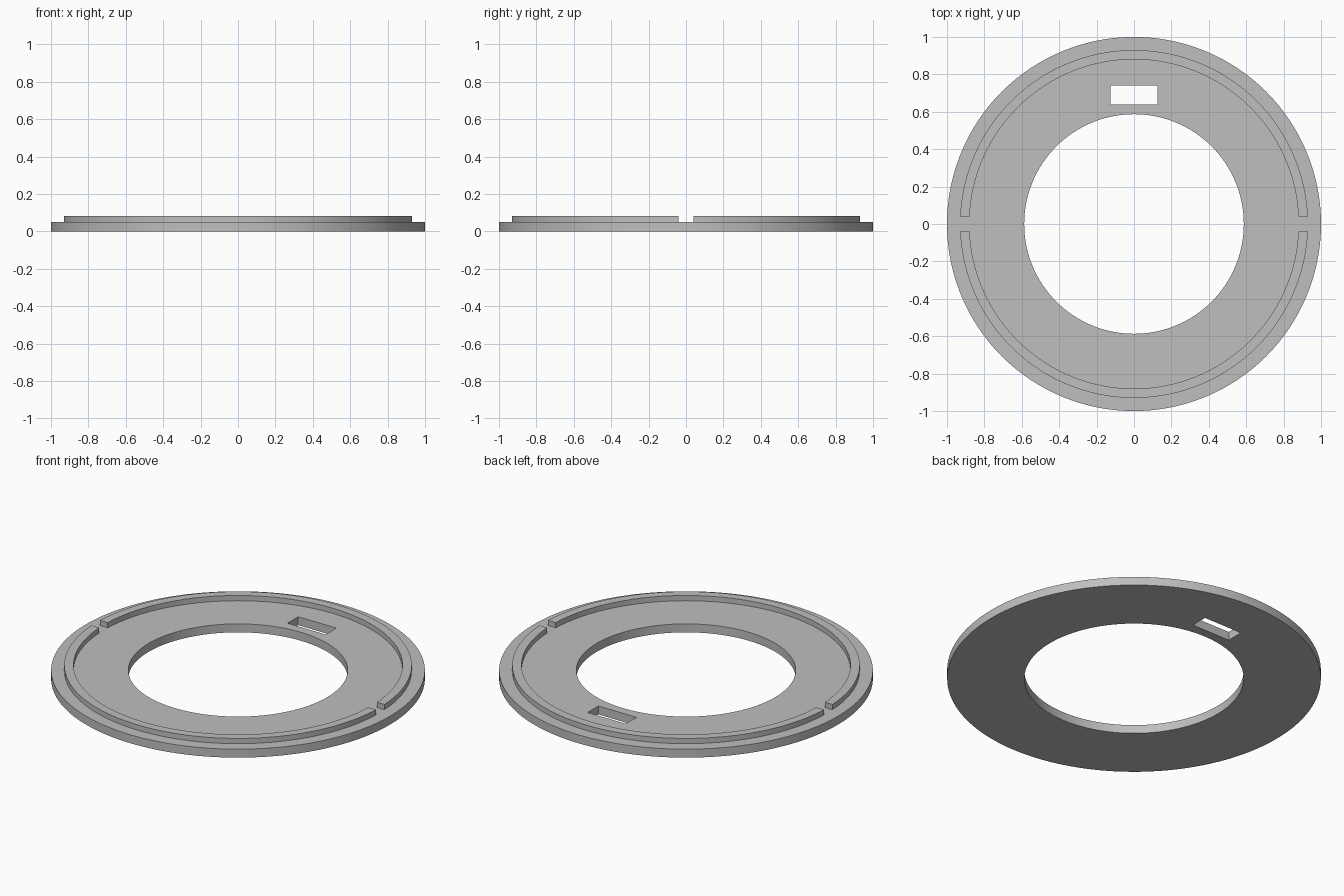
import bpy
import bmesh
from math import asin, cos, sin, pi, radians

cube = bpy.data.objects.get("Cube")
if cube:
    bpy.data.objects.remove(cube, do_unlink=True)

SEGMENTS = 128
PLATE_TOP = 0.05

grey = bpy.data.materials.new("plain grey")
grey.use_nodes = True
grey.diffuse_color = (0.52, 0.52, 0.52, 1)
grey.node_tree.nodes["Principled BSDF"].inputs["Base Color"].default_value = grey.diffuse_color


def finish(name, bm):
    """Turn a bmesh into a named grey object."""
    bmesh.ops.recalc_face_normals(bm, faces=bm.faces)
    mesh = bpy.data.meshes.new(name)
    bm.to_mesh(mesh)
    bm.free()
    mesh.materials.append(grey)
    obj = bpy.data.objects.new(name, mesh)
    bpy.context.collection.objects.link(obj)
    return obj


def shade(obj):
    bpy.ops.object.select_all(action='DESELECT')
    obj.select_set(True)
    bpy.context.view_layer.objects.active = obj
    bpy.ops.object.shade_smooth_by_angle(angle=radians(30))


def ring(name, inner, outer, bottom, top, steps, gap=None, side=1):
    """Rectangular section swept round z; a gap leaves a half ring with flat ends."""
    bm = bmesh.new()
    section = [(inner, bottom), (outer, bottom), (outer, top), (inner, top)]
    loops = []
    for i in range(steps if gap is None else steps + 1):
        loop = []
        for r, z in section:
            if gap is None:
                a = 2 * pi * i / steps
            else:
                start = asin(gap / r)
                a = start + (pi - 2 * start) * i / steps
            loop.append(bm.verts.new((r * cos(a), side * r * sin(a), z)))
        loops.append(loop)
    pairs = list(zip(loops, loops[1:]))
    if gap is None:
        pairs.append((loops[-1], loops[0]))
    else:
        bm.faces.new(loops[0])
        bm.faces.new(loops[-1])
    for a, b in pairs:
        for j in range(4):
            k = (j + 1) % 4
            bm.faces.new((a[j], a[k], b[k], b[j]))
    return finish(name, bm)


# Flat base plate with a large round opening
plate = ring("base_plate", 0.587, 1.0, 0, PLATE_TOP, SEGMENTS)

# Rectangular slot through the back of the plate
bm = bmesh.new()
bmesh.ops.create_cube(bm, size=1)
bmesh.ops.scale(bm, vec=(0.25, 0.1, 0.3), verts=bm.verts)
bmesh.ops.translate(bm, vec=(0, 0.69, PLATE_TOP / 2), verts=bm.verts)
cutter = finish("slot_cutter", bm)
cut = plate.modifiers.new("slot", 'BOOLEAN')
cut.operation = 'DIFFERENCE'
cut.solver = 'EXACT'
cut.object = cutter
bpy.context.view_layer.objects.active = plate
bpy.ops.object.modifier_apply(modifier=cut.name)
bpy.data.objects.remove(cutter, do_unlink=True)
shade(plate)

# Two raised half-ring lips, separated by gaps at the sides
for name, side in (("back_lip", 1), ("front_lip", -1)):
    shade(ring(name, 0.88, 0.93, PLATE_TOP - 0.01, 0.081, SEGMENTS // 2, 0.04, side))
